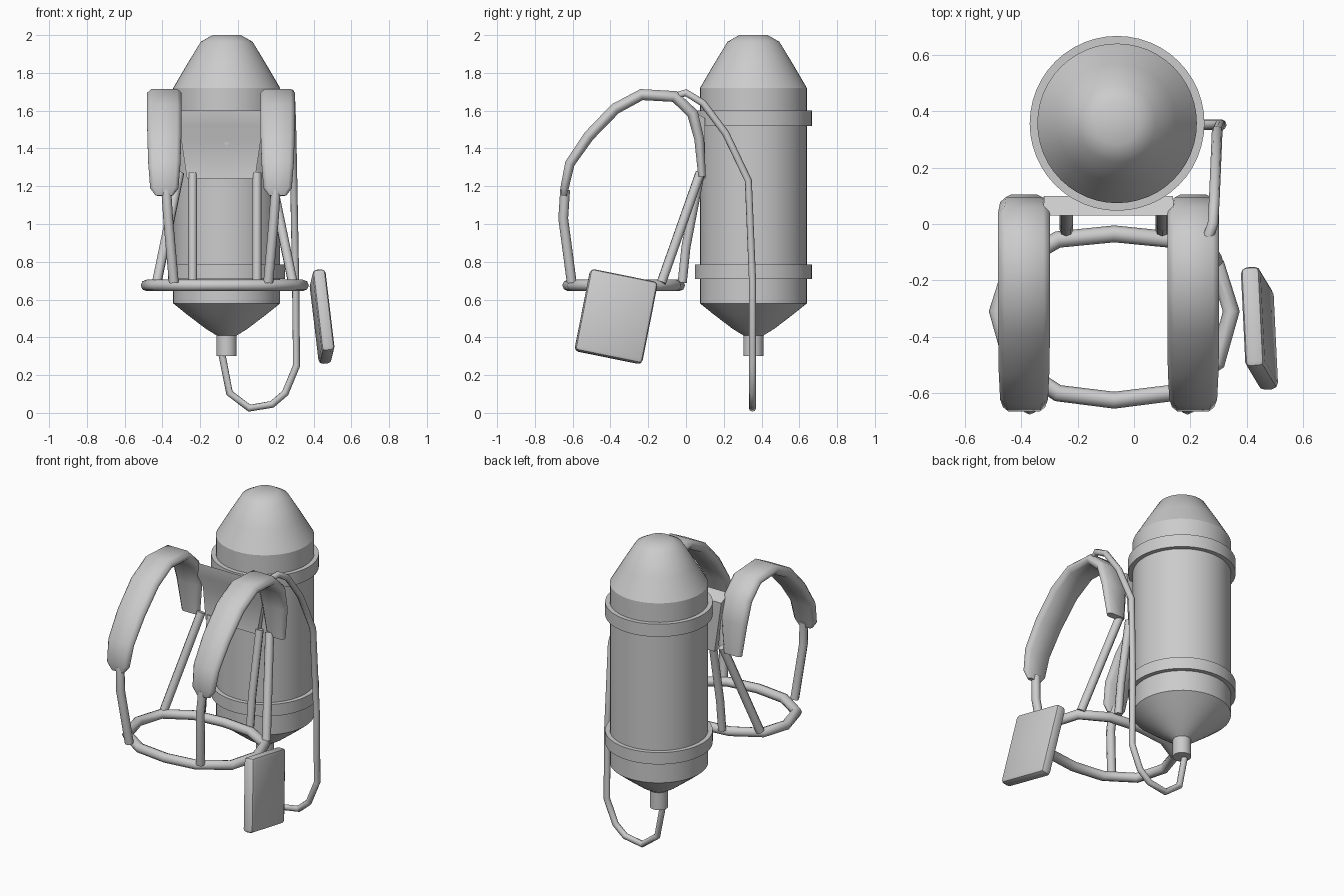
import bpy, bmesh, math
from mathutils import Vector

if "Cube" in bpy.data.objects:
    bpy.data.objects.remove(bpy.data.objects["Cube"])

grey = bpy.data.materials.new("plain grey")
grey.use_nodes = True
grey.diffuse_color = (0.6, 0.6, 0.6, 1)
grey.node_tree.nodes["Principled BSDF"].inputs["Base Color"].default_value = (0.6, 0.6, 0.6, 1)
MID = -0.07            # centre line of the harness
TANK = (-0.06, 0.357)  # axis of the tank


def finish(name, bm, angle=40):
    bmesh.ops.recalc_face_normals(bm, faces=bm.faces)
    mesh = bpy.data.meshes.new(name)
    bm.to_mesh(mesh)
    bm.free()
    return place(name, mesh, angle)


def place(name, mesh, angle=40):
    ob = bpy.data.objects.new(name, mesh)
    bpy.context.collection.objects.link(ob)
    mesh.materials.clear()
    mesh.materials.append(grey)
    bpy.ops.object.select_all(action='DESELECT')
    ob.select_set(True)
    bpy.context.view_layer.objects.active = ob
    bpy.ops.object.shade_smooth_by_angle(angle=math.radians(angle))
    return ob


def lathe(name, profile):
    bm = bmesh.new()
    verts = [bm.verts.new((TANK[0] + r, TANK[1], z)) for r, z in profile]
    edges = [bm.edges.new(pair) for pair in zip(verts, verts[1:])]
    bmesh.ops.spin(bm, geom=verts + edges, cent=(*TANK, 0), axis=(0, 0, 1),
                   angle=math.tau, steps=48)
    bmesh.ops.remove_doubles(bm, verts=bm.verts, dist=0.0005)
    return finish(name, bm, 30)


def tube(name, points, radius, closed=False):
    curve = bpy.data.curves.new(name, 'CURVE')
    curve.dimensions = '3D'
    curve.bevel_depth = radius
    curve.bevel_resolution = 2
    curve.use_fill_caps = True
    spline = curve.splines.new('POLY')
    spline.points.add(len(points) - 1)
    for p, co in zip(spline.points, points):
        p.co = (*co, 1)
    spline.use_cyclic_u = closed
    temp = bpy.data.objects.new(name + " path", curve)
    mesh = bpy.data.meshes.new_from_object(temp)
    bpy.data.objects.remove(temp)
    return place(name, mesh, 50)


# Tank with domed cap, funnel base and two collars
lathe("tank", [(0, 0.3), (0.053, 0.3), (0.053, 0.41), (0.11, 0.445), (0.215, 0.525),
               (0.283, 0.58), (0.283, 1.72), (0.21, 1.845), (0.137, 1.965),
               (0.075, 2.0), (0, 2.0)])
for name, low, high in (("lower_collar", 0.71, 0.785), ("upper_collar", 1.52, 1.6)):
    lathe(name, [(0.27, low), (0.31, low), (0.31, high), (0.27, high)])

# Padded shoulder straps: (y, z, half width, half thickness) along the arch
ARCH = [(-0.645, 1.15, 0.045, 0.014), (-0.643, 1.19, 0.075, 0.022),
        (-0.615, 1.32, 0.085, 0.026), (-0.515, 1.465, 0.09, 0.029),
        (-0.375, 1.61, 0.092, 0.03), (-0.235, 1.685, 0.092, 0.03),
        (-0.06, 1.675, 0.092, 0.03), (0.035, 1.585, 0.092, 0.03),
        (0.07, 1.45, 0.085, 0.026), (0.085, 1.25, 0.06, 0.02)]
SECTION = [(1, 0.3), (0.75, 1), (-0.75, 1), (-1, 0.3),
           (-1, -0.3), (-0.75, -1), (0.75, -1), (1, -0.3)]


def shoulder_pad(name, x):
    bm = bmesh.new()
    rings = []
    for i, (y, z, w, t) in enumerate(ARCH):
        a, b = ARCH[max(i - 1, 0)], ARCH[min(i + 1, len(ARCH) - 1)]
        out = Vector((0, a[1] - b[1], b[0] - a[0])).normalized()
        rings.append([bm.verts.new(Vector((x + u * w, y, z)) + out * v * t)
                      for u, v in SECTION])
    for r, s in zip(rings, rings[1:]):
        for k in range(len(SECTION)):
            n = (k + 1) % len(SECTION)
            bm.faces.new((r[k], r[n], s[n], s[k]))
    bm.faces.new(rings[0])
    bm.faces.new(rings[-1])
    finish(name, bm, 50)


for side, s in (("left", 1), ("right", -1)):
    middle = -0.09
    shoulder_pad(side + "_shoulder_pad", middle + s * 0.3)
    # Webbing from the pads down to the waist ring
    tube(side + "_front_strap", [(middle + s * 0.29, -0.64, 1.18),
                                 (middle + s * 0.28, -0.65, 1.03),
                                 (middle + s * 0.25, -0.605, 0.69)], 0.026)
    tube(side + "_back_strap", [(MID + s * 0.17, 0.075, 1.27),
                                (MID + s * 0.17, 0.0, 0.88),
                                (MID + s * 0.17, -0.02, 0.69)], 0.024)
    tube(side + "_side_strap", [(MID + s * 0.24, 0.075, 1.27),
                                (MID + s * 0.36, -0.13, 0.69)], 0.026)

# Back panel between the pads
bm = bmesh.new()
PANEL = [(0.03, 1.6), (0.035, 1.52), (0.075, 1.43), (0.06, 1.24), (0.1, 1.24), (0.1, 1.56)]
ends = [[bm.verts.new((-0.09 + s * (0.18 + 0.15 * (z - 1.24)), y, z)) for y, z in PANEL]
        for s in (-1, 1)]
for end in ends:
    bm.faces.new(end)
for k in range(len(PANEL)):
    n = (k + 1) % len(PANEL)
    bm.faces.new((ends[0][k], ends[0][n], ends[1][n], ends[1][k]))
finish("back_panel", bm, 30)

# Waist ring, one half mirrored
half = [(0.2, -0.055), (0.365, -0.15), (0.415, -0.31), (0.365, -0.49), (0.2, -0.6)]
ring = [(MID, -0.035)] + [(MID + x, y) for x, y in half]
ring += [(MID, -0.625)] + [(MID - x, y) for x, y in reversed(half)]
tube("waist_ring", [(x, y, 0.675) for x, y in ring], 0.03, closed=True)

# Hose from the left pad around under the tank
y = TANK[1] - 0.005
tube("hose", [(0.25, -0.08, 1.67), (0.28, 0.0, 1.695), (0.285, 0.09, 1.64),
              (0.29, 0.21, 1.48), (0.295, 0.33, 1.23), (0.305, y, 0.7),
              (0.31, y, 0.25), (0.25, y, 0.105), (0.18, y, 0.045), (0.06, y, 0.025),
              (-0.045, y, 0.105), (-0.085, y, 0.31)], 0.019)

# Side pouch hanging by the left hip
bm = bmesh.new()
bmesh.ops.create_cube(bm, size=1)
bmesh.ops.scale(bm, vec=(0.07, 0.365, 0.445), verts=bm.verts)
bmesh.ops.bevel(bm, geom=bm.edges[:], offset=0.022, segments=2, profile=0.5, affect='EDGES')
pouch = finish("side_pouch", bm, 40)
pouch.location = (0.445, -0.37, 0.51)
pouch.rotation_euler = [math.radians(a) for a in (-11.5, -6, 4)]
